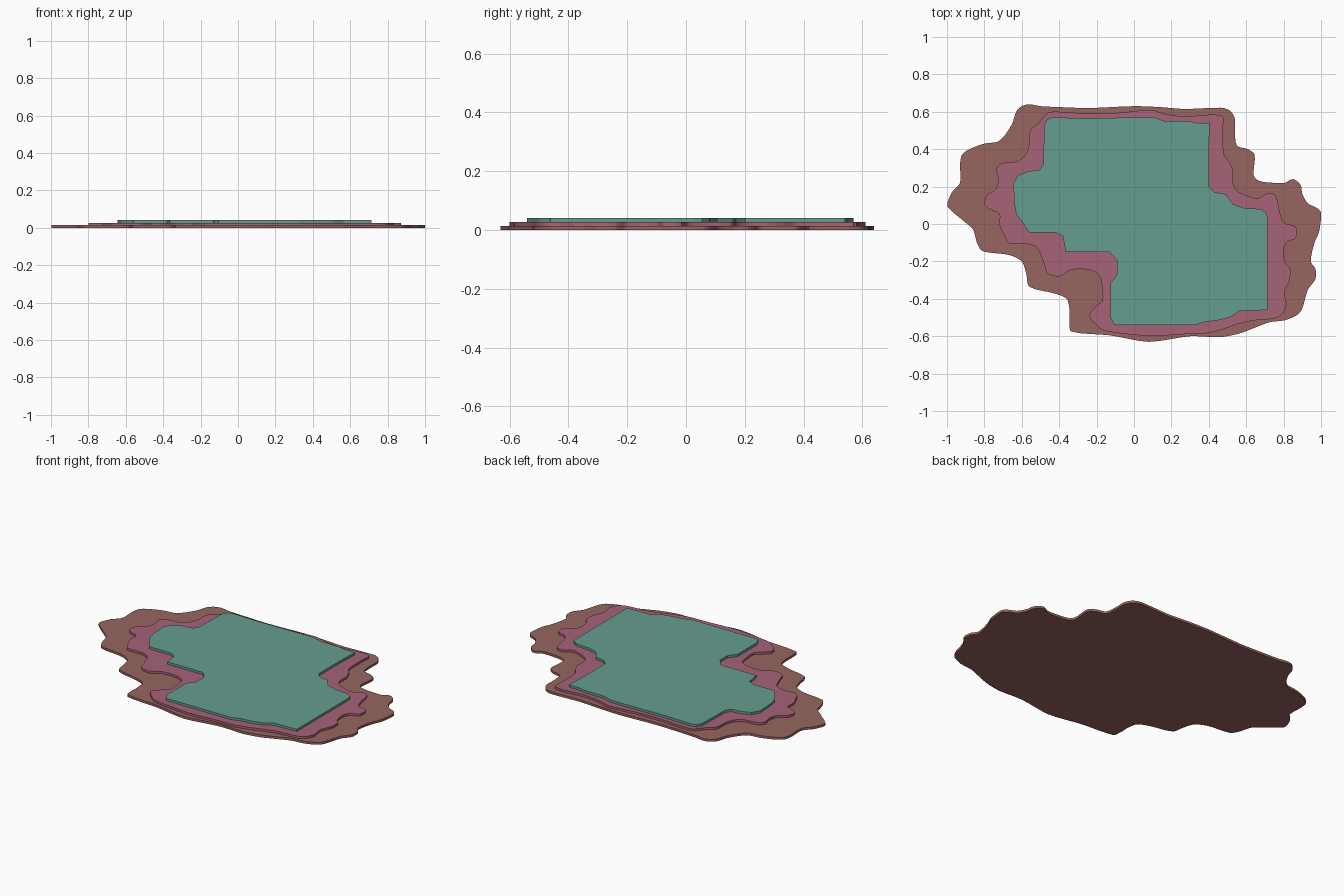
import bpy, bmesh
from mathutils import Vector

# Outlines seen from above, clockwise, in hundredths of a unit (x, y pairs)
LOWER = [-65, 54, -63, 60, -60, 63, -56, 64, -50, 63, -40, 62.5, -24, 62, 0, 63, 14, 62.5,
         27, 61.5, 40, 62, 48, 62, 52, 60, 54, 56, 54, 51, 55, 42, 61, 40, 64.5, 37,
         64, 26, 67, 23, 75, 22, 80.5, 22, 85, 24, 89, 21, 90, 16, 93, 11, 98, 8.5, 100, 6,
         99, -4, 96.5, -10, 94.5, -20, 97, -24, 97, -29.5, 93, -35, 90, -45, 87.5, -48.5,
         80.5, -51.5, 72.5, -52.5, 64.5, -55.5, 56.5, -58.5, 46, -60.5, 30, -60, 8, -63,
         -13, -59.5, -33.5, -57.5, -34.5, -53, -34.5, -46, -36, -40, -43, -37, -56, -33.5,
         -57.5, -27, -60, -20, -67, -16.5, -81, -14.5, -84, -10, -86, -3, -91, 1.5,
         -99.5, 9, -99.5, 12, -97, 17.5, -93, 22, -93, 32, -92, 37, -88, 40, -80, 43,
         -73, 44, -69, 47.5]

MIDDLE = [-51, 54, -46, 59.5, -40, 60, -24, 59, -8, 59.5, 9, 61, 16, 59, 27, 57.5, 47, 58,
          47.5, 51, 48, 37.5, 51, 33, 53, 28, 53, 21.5, 55.5, 17.5, 62, 14.5, 66, 13.5,
          71.5, 16.5, 75.5, 15.5, 77, 11, 78, 6, 80.5, 0.5, 86.5, -1.5, 86.5, -7.5,
          82, -9.5, 80, -13.5, 80.5, -20, 83.5, -24, 83, -30.5, 80.5, -36.5, 81.5, -43,
          79.5, -48, 75, -50.5, 64.5, -51.5, 55.5, -53.5, 48.5, -56, 38, -58.5, 24.5, -59,
          11, -60, -2.5, -59, -16, -57, -20, -54, -24, -49, -21, -44.5, -17, -41, -17, -35,
          -18.5, -27.5, -24, -24.5, -33.5, -24.5, -40, -28, -46, -26.5, -48, -21.5,
          -52, -12.5, -58.5, -10.5, -66.5, -10.5, -69.5, -6, -72, 0, -72, 5.5, -77.5, 8,
          -80, 11, -78.5, 15.5, -74, 18.5, -72.5, 24, -73.5, 29.5, -70.5, 32.5,
          -62.5, 33.5, -58, 37, -56, 43, -55.5, 50]

UPPER = [-48, 53, -46.5, 56, -43.5, 57, -24, 56.5, 0, 57, 11, 57, 16.5, 55, 29.5, 55, 34, 54,
         40.5, 54, 40, 40, 40, 20, 43, 17, 49, 16, 53, 10.5, 59, 8.5, 68, 8, 71, 5.5,
         71.5, 2.5, 71.5, -46, 56.5, -46.5, 51, -50, 44.5, -51.5, 37.5, -52.5, 32.5, -54,
         -10.5, -54, -12.5, -50, -12.5, -31.5, -9, -27, -9, -19.5, -13, -15, -36.5, -15,
         -38, -6.5, -42, -4.5, -56, -4.5, -59.5, 0.5, -63, 5.5, -64, 11, -64.5, 21.5,
         -62, 26, -57, 28, -50.5, 29, -48.5, 32]


def points(n):
    return [Vector(p) / 100 for p in zip(n[::2], n[1::2])]


def wavy(pts, steps=4, pull=0.8):
    """Smooth closed curve through the points."""
    out, n = [], len(pts)
    for i in range(n):
        a, b, c, d = (pts[(i + k) % n] for k in (-1, 0, 1, 2))
        length = (c - b).length * pull
        t0 = (c - a).normalized() * length
        t1 = (d - b).normalized() * length
        for s in range(steps):
            t = s / steps
            out.append(b * (2*t**3 - 3*t**2 + 1) + t0 * (t**3 - 2*t**2 + t)
                       + c * (3*t**2 - 2*t**3) + t1 * (t**3 - t**2))
    return out


def slab(name, pts, z0, z1, color):
    bm = bmesh.new()
    face = bm.faces.new([bm.verts.new((p.x, p.y, z0)) for p in pts])
    new = bmesh.ops.extrude_face_region(bm, geom=[face], use_keep_orig=True)
    for v in new["geom"]:
        if isinstance(v, bmesh.types.BMVert):
            v.co.z = z1
    bmesh.ops.recalc_face_normals(bm, faces=bm.faces)
    mesh = bpy.data.meshes.new(name)
    bm.to_mesh(mesh)
    bm.free()
    mat = bpy.data.materials.new(name + "_color")
    mat.diffuse_color = (*color, 1)
    mesh.materials.append(mat)
    obj = bpy.data.objects.new(name, mesh)
    bpy.context.collection.objects.link(obj)


# Three stacked terraces, widest at the bottom
slab("lower_terrace", wavy(points(LOWER)), 0.0, 0.014, (0.31, 0.13, 0.115))
slab("middle_terrace", wavy(points(MIDDLE)), 0.014, 0.027, (0.38, 0.125, 0.19))
slab("upper_terrace", points(UPPER), 0.027, 0.041, (0.13, 0.34, 0.275))
